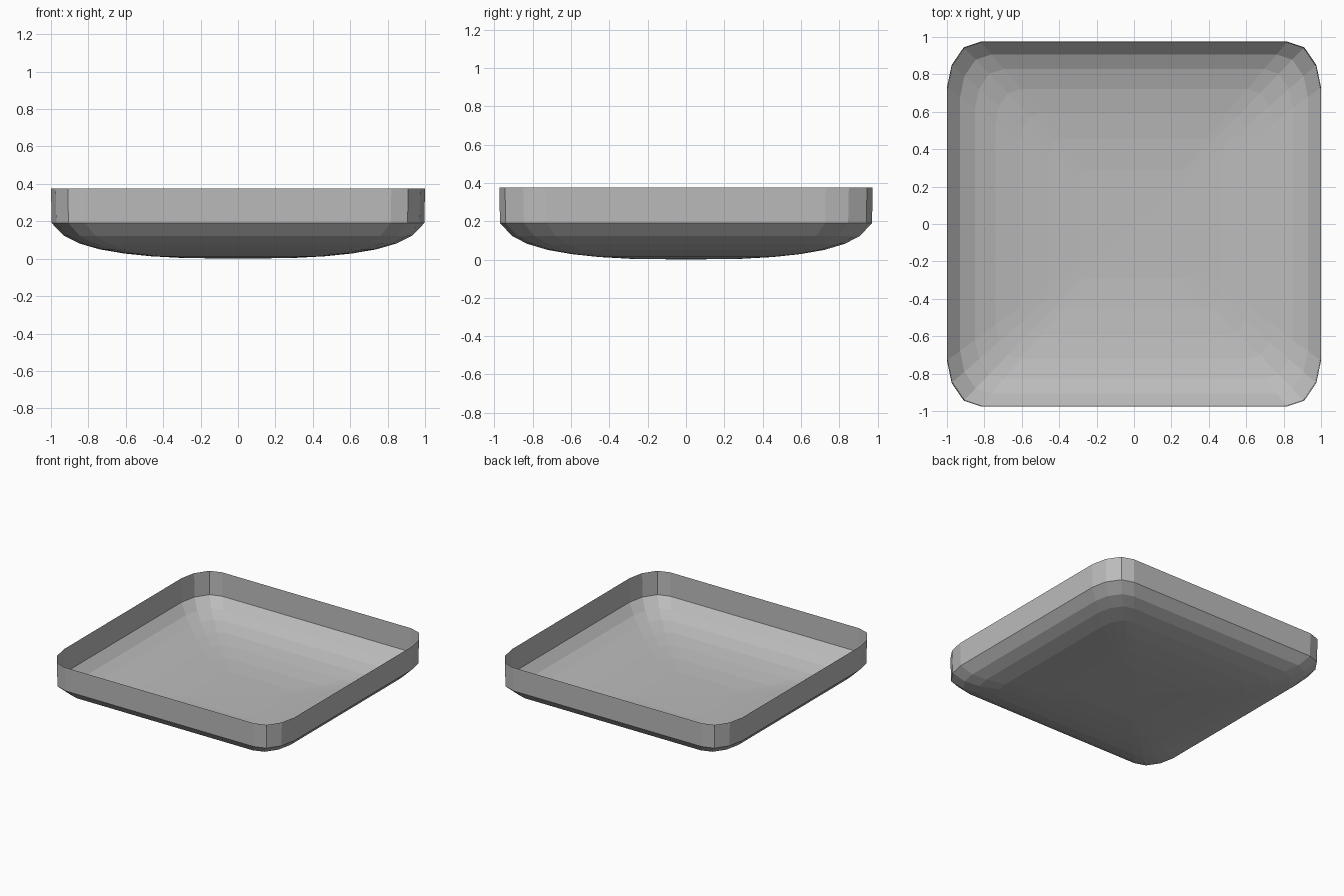
import bpy
import bmesh

cube = bpy.data.objects.get("Cube")
if cube:
    bpy.data.objects.remove(cube, do_unlink=True)

# Plain grey material
grey = bpy.data.materials.new("plain_grey")
grey.use_nodes = True
colour = (0.5, 0.5, 0.5, 1)
grey.diffuse_color = colour
grey.node_tree.nodes["Principled BSDF"].inputs["Base Color"].default_value = colour

# Rounded rectangle outline: one corner mirrored into four
corner = [(1.0, 0.73), (0.975, 0.85), (0.91, 0.945), (0.82, 0.975)]
outline = []
for sx, sy in [(1, 1), (-1, 1), (-1, -1), (1, -1)]:
    points = corner if sx * sy > 0 else corner[::-1]
    outline += [(sx * x, sy * y) for x, y in points]

# Profile from rim to base: scale of the outline, height
profile = [(1, 0.375), (0.996, 0.19), (0.93, 0.122), (0.85, 0.082),
           (0.74, 0.05), (0.61, 0.028), (0.465, 0.013), (0.3, 0.004)]

# Open tray: upright wall and shallow rounded bowl
bm = bmesh.new()
rings = [[bm.verts.new((x * s, y * s, z)) for x, y in outline] for s, z in profile]
for upper, lower in zip(rings, rings[1:]):
    for i in range(len(outline)):
        j = (i + 1) % len(outline)
        bm.faces.new((upper[i], lower[i], lower[j], upper[j]))

# Base closes to a very shallow point
centre = bm.verts.new((0, 0, 0))
last = rings[-1]
for i, vert in enumerate(last):
    bm.faces.new((vert, centre, last[(i + 1) % len(last)]))
bmesh.ops.recalc_face_normals(bm, faces=bm.faces)

mesh = bpy.data.meshes.new("tray")
bm.to_mesh(mesh)
bm.free()
mesh.materials.append(grey)
tray = bpy.data.objects.new("tray", mesh)
bpy.context.collection.objects.link(tray)
